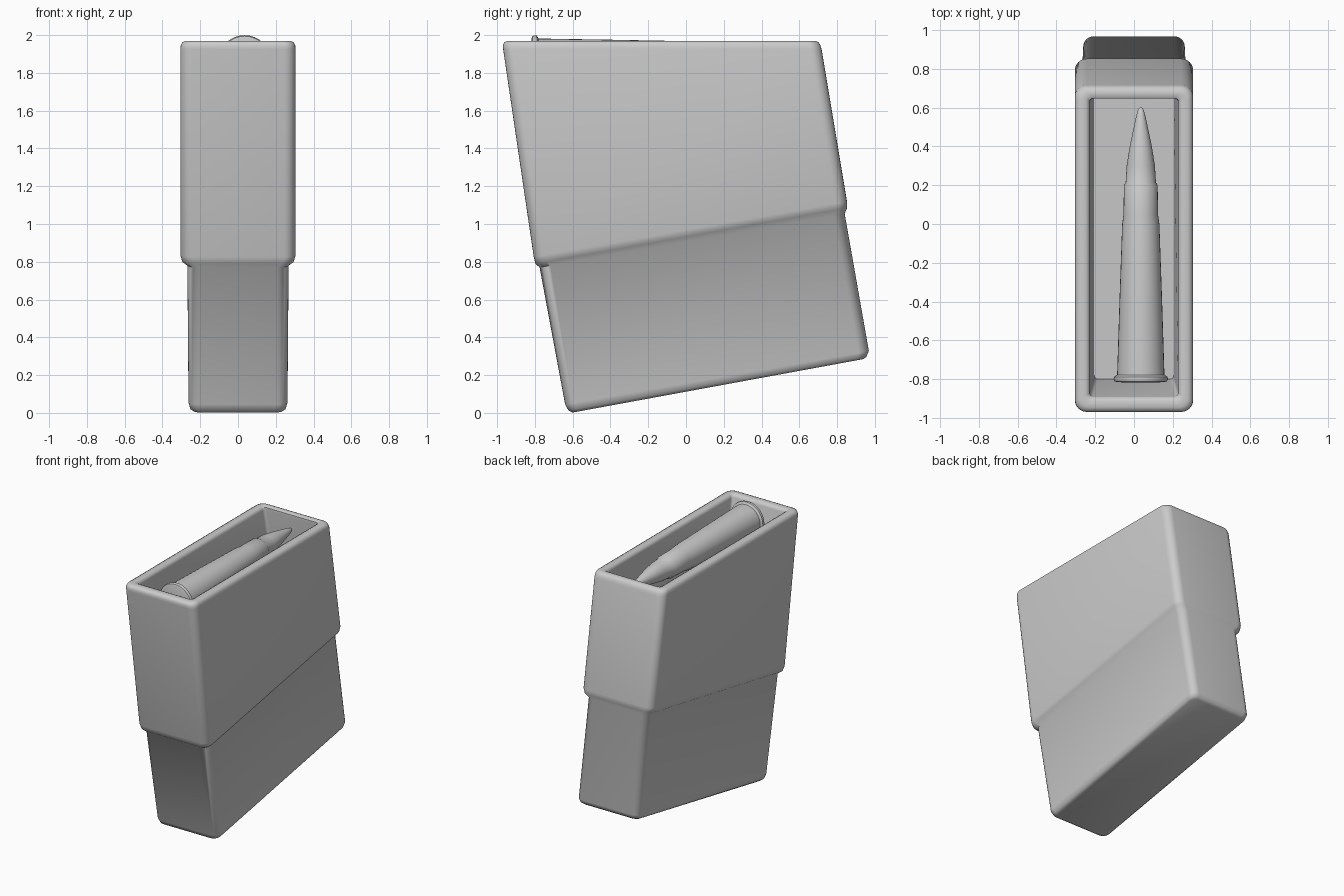
import bpy, bmesh
from math import cos, sin, pi, radians

if "Cube" in bpy.data.objects:
    bpy.data.objects.remove(bpy.data.objects["Cube"])

SEG = 6  # segments per rounded corner


def make_object(name, bm, angle):
    bmesh.ops.recalc_face_normals(bm, faces=bm.faces)
    mesh = bpy.data.meshes.new(name)
    bm.to_mesh(mesh)
    bm.free()
    ob = bpy.data.objects.new(name, mesh)
    bpy.context.collection.objects.link(ob)
    bpy.ops.object.select_all(action='DESELECT')
    ob.select_set(True)
    bpy.context.view_layer.objects.active = ob
    bpy.ops.object.shade_smooth_by_angle(angle=radians(angle))
    return ob


def ring(bm, front, back, w, r):
    """Rounded rectangle spanning two (y, z) points, half width w, corner radius r."""
    (fy, fz), (by, bz) = front, back
    length = ((by - fy) ** 2 + (bz - fz) ** 2) ** 0.5
    verts = []
    corners = ((w - r, length - r, 0), (r - w, length - r, 1),
               (r - w, r, 2), (w - r, r, 3))
    for cx, cl, q in corners:
        for i in range(SEG + 1):
            a = (q + i / SEG) * pi / 2
            t = (cl + r * sin(a)) / length
            verts.append(bm.verts.new((cx + r * cos(a), fy + (by - fy) * t, fz + (bz - fz) * t)))
    return verts


def loft(bm, rings):
    for a, b in zip(rings, rings[1:]):
        n = len(a)
        for i in range(n):
            j = (i + 1) % n
            bm.faces.new((a[i], a[j], b[j], b[i]))


# Slanted, stepped box body with rounded rim and tapered inner pocket
sections = [
    ((-0.600, 0.002), (0.940, 0.285), 0.235, 0.04),
    ((-0.622, 0.012), (0.955, 0.297), 0.252, 0.05),
    ((-0.640, 0.045), (0.968, 0.328), 0.262, 0.055),
    ((-0.775, 0.770), (0.840, 1.055), 0.268, 0.06),
    ((-0.797, 0.790), (0.853, 1.085), 0.295, 0.06),
    ((-0.806, 0.825), (0.852, 1.120), 0.305, 0.06),
    ((-0.968, 1.925), (0.718, 1.925), 0.305, 0.06),
    ((-0.969, 1.945), (0.712, 1.945), 0.303, 0.06),
    ((-0.963, 1.961), (0.703, 1.961), 0.296, 0.057),
    ((-0.945, 1.970), (0.685, 1.970), 0.280, 0.05),
    ((-0.912, 1.970), (0.662, 1.970), 0.248, 0.03),
    ((-0.896, 1.962), (0.648, 1.962), 0.233, 0.022),
    ((-0.890, 1.945), (0.647, 1.945), 0.228, 0.02),
    ((-0.800, 1.340), (0.725, 1.420), 0.205, 0.02),
]
bm = bmesh.new()
rings = [ring(bm, *s) for s in sections]
loft(bm, rings)
bm.faces.new(rings[0])
bm.faces.new(rings[-1])
make_object("magazine_body", bm, 50)

# Cartridge turned about its long axis: (distance along y, radius)
profile = [(-0.815, 0.125), (-0.811, 0.135), (-0.800, 0.140), (-0.788, 0.138),
           (-0.778, 0.122), (-0.40, 0.110), (0.00, 0.096), (0.05, 0.089),
           (0.20, 0.087), (0.215, 0.078), (0.30, 0.073), (0.40, 0.057),
           (0.50, 0.036), (0.56, 0.023), (0.59, 0.014), (0.603, 0.004)]
bm = bmesh.new()
N = 32
rings = [[bm.verts.new((r * cos(2 * pi * i / N), y, r * sin(2 * pi * i / N)))
          for i in range(N)] for y, r in profile]
loft(bm, rings)
bm.faces.new(rings[0])
bm.faces.new(rings[-1])
cartridge = make_object("cartridge", bm, 40)
cartridge.location = (0.035, 0, 1.872)
cartridge.rotation_euler = (radians(0.9), 0, 0)
